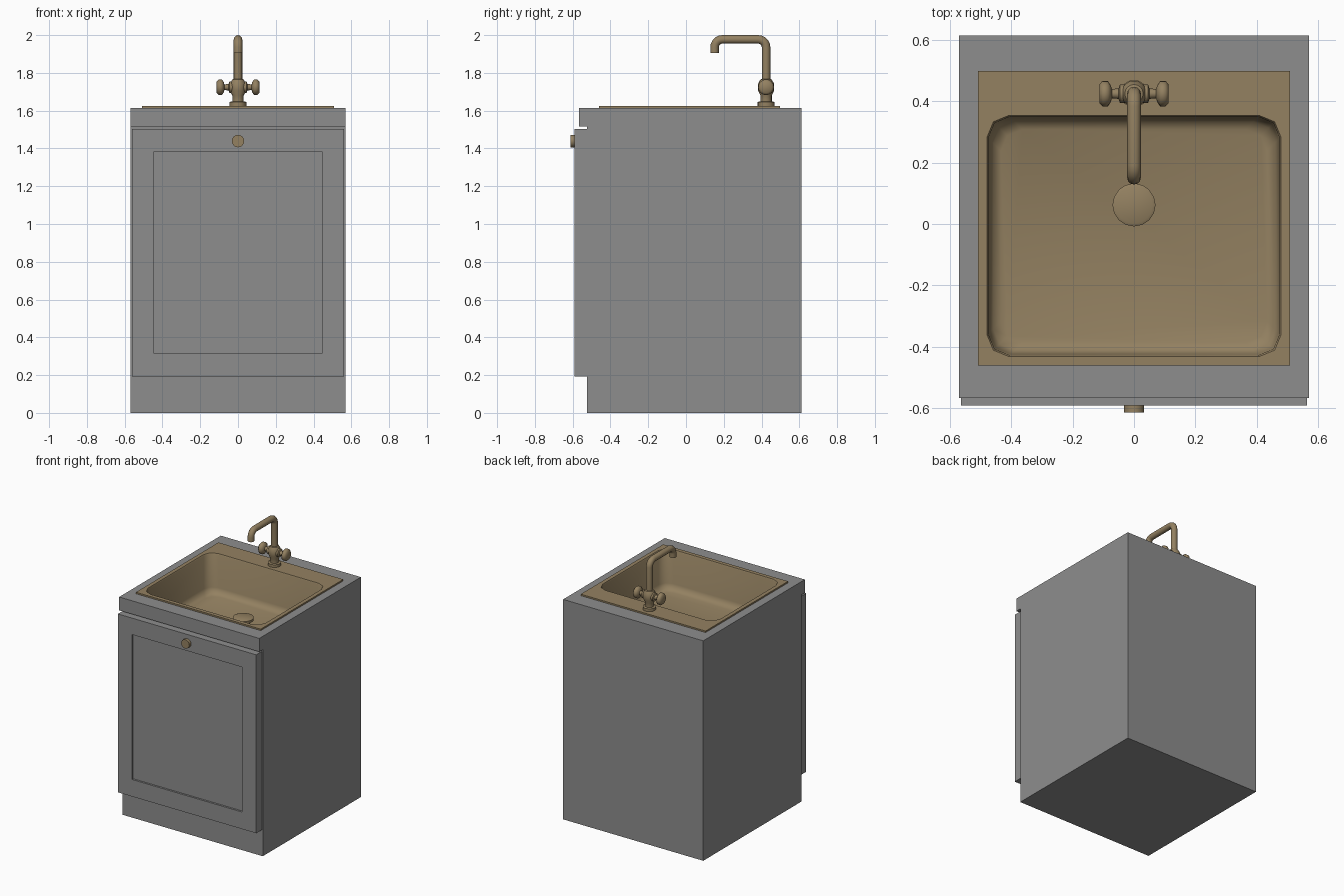
import bpy, bmesh, math
from mathutils import Matrix, Vector

if "Cube" in bpy.data.objects:
    bpy.data.objects.remove(bpy.data.objects["Cube"])


def material(name, r, g, b):
    m = bpy.data.materials.new(name)
    m.diffuse_color = (r, g, b, 1)
    m.use_nodes = True
    m.node_tree.nodes["Principled BSDF"].inputs["Base Color"].default_value = m.diffuse_color
    return m


brass = material("brass", 0.295, 0.22, 0.12)
dark_grey = material("dark_grey", 0.27, 0.27, 0.27)


def finish(name, bm, mat, smooth=None, recalc=True):
    if recalc:
        bmesh.ops.recalc_face_normals(bm, faces=bm.faces[:])
    me = bpy.data.meshes.new(name)
    bm.to_mesh(me)
    bm.free()
    ob = bpy.data.objects.new(name, me)
    bpy.context.collection.objects.link(ob)
    me.materials.append(mat)
    if smooth:
        bpy.ops.object.select_all(action='DESELECT')
        ob.select_set(True)
        bpy.context.view_layer.objects.active = ob
        bpy.ops.object.shade_smooth_by_angle(angle=math.radians(smooth))
    return ob


def prism(profile, half_width):
    """Closed (y, z) outline extruded along x."""
    bm = bmesh.new()
    f = bm.faces.new([bm.verts.new((-half_width, y, z)) for y, z in profile])
    ext = bmesh.ops.extrude_face_region(bm, geom=[f], use_keep_orig=True)
    moved = [g for g in ext['geom'] if isinstance(g, bmesh.types.BMVert)]
    bmesh.ops.translate(bm, verts=moved, vec=(2 * half_width, 0, 0))
    bmesh.ops.recalc_face_normals(bm, faces=bm.faces[:])
    return bm


def inset_to(bm, face, axis, lo, hi):
    """Inset a rectangular face so its inner edge spans lo..hi in x and the given axis."""
    mid = face.calc_center_median()
    bmesh.ops.inset_region(bm, faces=[face], thickness=0.05, use_even_offset=True)
    for v in face.verts:
        v.co.x = lo[0] if v.co.x < mid.x else hi[0]
        v.co[axis] = lo[1] if v.co[axis] < mid[axis] else hi[1]


def lathe(name, profile, origin, axis='Z', sides=16, smooth=35):
    """Revolve (radius, height) points about an axis and cap both ends."""
    bm = bmesh.new()
    rings = [[bm.verts.new((r * math.cos(a), r * math.sin(a), h))
              for a in (2 * math.pi * k / sides for k in range(sides))] for r, h in profile]
    for a, b in zip(rings, rings[1:]):
        for k in range(sides):
            j = (k + 1) % sides
            bm.faces.new((a[k], a[j], b[j], b[k]))
    bm.faces.new(rings[0][::-1])
    bm.faces.new(rings[-1])
    turn = Vector((0, 0, 1)).rotation_difference(
        {'Z': Vector((0, 0, 1)), 'X': Vector((1, 0, 0)),
         '-X': Vector((-1, 0, 0)), '-Y': Vector((0, -1, 0))}[axis])
    bm.transform(Matrix.Translation(origin) @ turn.to_matrix().to_4x4())
    return finish(name, bm, brass, smooth)


# Cabinet body with overhanging countertop, open under the sink
bm = prism([(-0.525, 0), (-0.525, 1.517), (-0.566, 1.517), (-0.566, 1.615),
            (0.6125, 1.615), (0.6125, 0)], 0.569)
top = max(bm.faces, key=lambda f: f.calc_center_median().z)
inset_to(bm, top, 1, (-0.495, -0.445), (0.495, 0.48))
bm.faces.remove(top)
finish("cabinet_body", bm, dark_grey, recalc=False)

# Door with recessed panel
bm = prism([(-0.591, 0.192), (-0.591, 1.502), (-0.525, 1.502), (-0.525, 0.192)], 0.562)
front = min(bm.faces, key=lambda f: f.calc_center_median().y)
inset_to(bm, front, 2, (-0.447, 0.317), (0.447, 1.381))
panel = bmesh.ops.extrude_discrete_faces(bm, faces=[front])['faces'][0]
bmesh.ops.translate(bm, verts=panel.verts[:], vec=(0, 0.014, 0))
finish("cabinet_door", bm, dark_grey)

# Door knob
lathe("door_knob", [(0.033, 0), (0.033, 0.0215)], (0, -0.591, 1.439), '-Y')

# Sink: thin plate with a round-cornered basin
X0, X1, Y0, Y1, R = -0.478, 0.478, -0.431, 0.353, 0.07


def basin_ring(bm, inset, z):
    corners = [(X1, Y1, -1, -1), (X0, Y1, 1, -1), (X0, Y0, 1, 1), (X1, Y0, -1, 1)]
    ring = []
    for c, (x, y, sx, sy) in enumerate(corners):
        for k in range(3):
            a = math.pi / 2 * (c + k / 2)
            ring.append(bm.verts.new((x + sx * (inset + R) + R * math.cos(a),
                                      y + sy * (inset + R) + R * math.sin(a), z)))
    return ring


bm = bmesh.new()
plate = [(0.507, 0.497), (-0.507, 0.497), (-0.507, -0.46), (0.507, -0.46)]
upper = [bm.verts.new((x, y, 1.626)) for x, y in plate]
lower = [bm.verts.new((x, y, 1.614)) for x, y in plate]
rings = [basin_ring(bm, i, z) for i, z in
         [(0, 1.626), (0.004, 1.618), (0.008, 1.38), (0.02, 1.348), (0.045, 1.335)]]
rim = rings[0]
for c in range(4):
    d, p = (c + 1) % 4, 3 * c
    bm.faces.new((lower[c], lower[d], upper[d], upper[c]))
    bm.faces.new((upper[c], upper[d], rim[(p + 3) % 12], rim[p + 2]))
    for k in (p, p + 1):
        bm.faces.new((upper[c], rim[k + 1], rim[k]))
for a, b in zip(rings, rings[1:]):
    for k in range(12):
        j = (k + 1) % 12
        bm.faces.new((a[k], a[j], b[j], b[k]))
bm.faces.new(rings[-1])
finish("sink_basin", bm, brass, 55, recalc=False)

# Drain plug
lathe("drain_plug", [(0.045, 0), (0.045, 0.02), (0.07, 0.028), (0.07, 0.045), (0.06, 0.05)],
      (0, 0.062, 1.333))

# Tap base and central valve body
FY, FZ = 0.424, 1.724
lathe("tap_body", [(0.045, 1.624), (0.045, 1.646), (0.03, 1.649), (0.03, 1.68), (0.042, 1.705),
                   (0.042, 1.743), (0.03, 1.765), (0.022, 1.768)], (0, FY, 0), smooth=40)

# Two tap handles with stems
for side, axis in (("right", 'X'), ("left", '-X')):
    lathe(side + "_tap_handle", [(0.03, 0.02), (0.03, 0.046), (0.017, 0.05), (0.015, 0.072),
                                 (0.026, 0.075), (0.042, 0.085), (0.042, 0.102), (0.03, 0.113)],
          (0, FY, FZ), axis, smooth=60)

# Spout: bent pipe swept along a path of straight runs and two quarter bends
B, TOP, EY = 0.042, 1.9775, 0.151
path = [(FY, 1.74)]
for cy, start in ((FY - B, 0), (EY + B, math.pi / 2)):
    for k in range(6):
        a = start + math.pi / 2 * k / 5
        path.append((cy + B * math.cos(a), TOP - B + B * math.sin(a)))
path.append((EY, 1.905))
cu = bpy.data.curves.new("spout", 'CURVE')
cu.dimensions = '3D'
cu.bevel_depth = 0.0225
cu.bevel_resolution = 4
cu.use_fill_caps = True
sp = cu.splines.new('POLY')
sp.points.add(len(path) - 1)
for pt, (y, z) in zip(sp.points, path):
    pt.co = (0, y, z, 1)
spout = bpy.data.objects.new("spout", cu)
bpy.context.collection.objects.link(spout)
cu.materials.append(brass)
bpy.ops.object.select_all(action='DESELECT')
spout.select_set(True)
bpy.context.view_layer.objects.active = spout
bpy.ops.object.convert(target='MESH')
bpy.ops.object.shade_smooth_by_angle(angle=math.radians(40))
